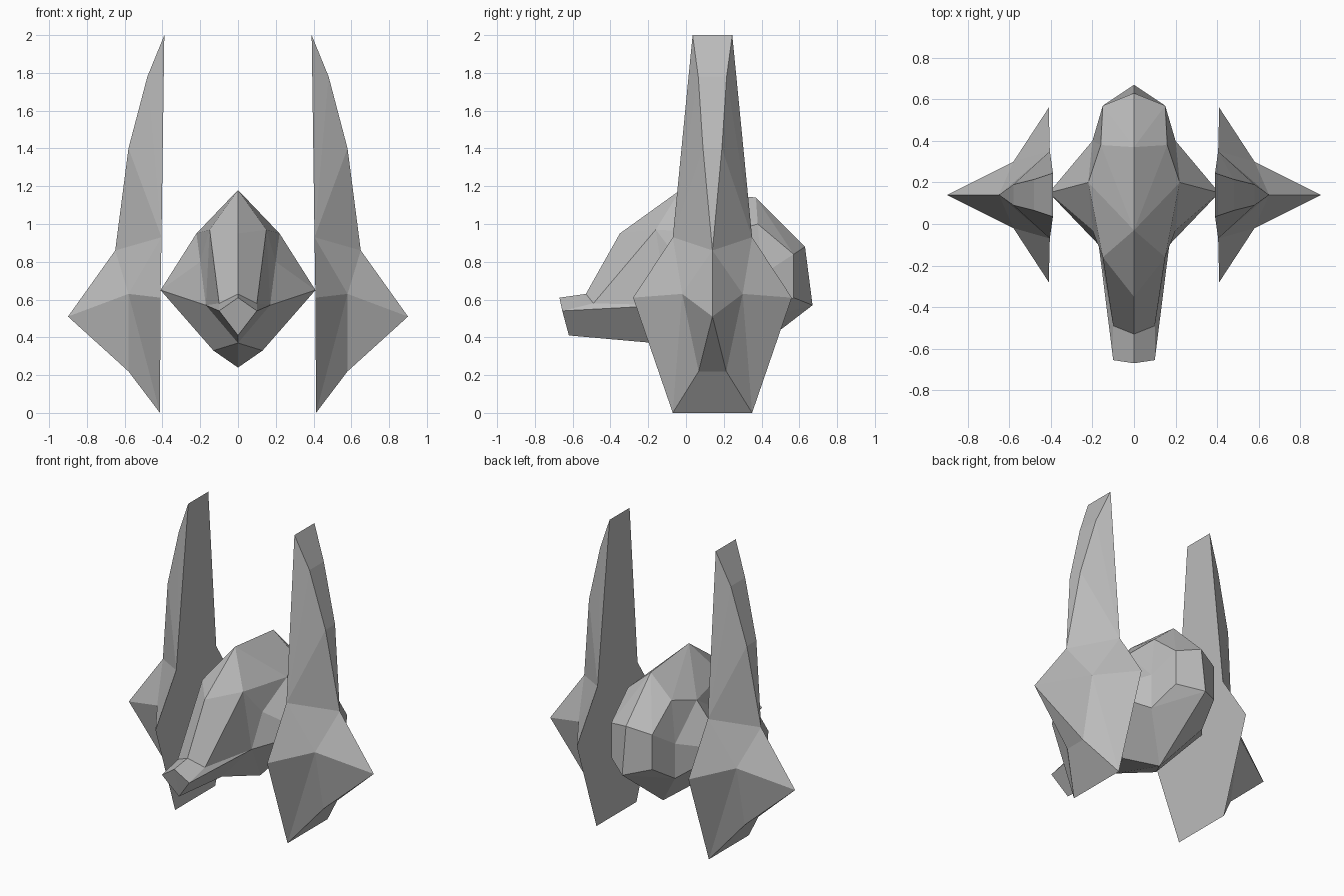
import bpy, bmesh

if "Cube" in bpy.data.objects:
    bpy.data.objects.remove(bpy.data.objects["Cube"])

grey = bpy.data.materials.new("hull_grey")
grey.diffuse_color = (0.5, 0.5, 0.5, 1)
grey.use_nodes = True
grey.node_tree.nodes["Principled BSDF"].inputs["Base Color"].default_value = grey.diffuse_color


def faceted(name, points, faces, axis, origin=(0, 0, 0)):
    """Build one half from named points, mirror it across an axis and close it."""
    bm = bmesh.new()
    v = {k: bm.verts.new(p) for k, p in points.items()}
    for f in faces:
        bm.faces.new([v[k] for k in f.split()])
    bmesh.ops.mirror(bm, geom=bm.verts[:] + bm.edges[:] + bm.faces[:],
                     merge_dist=0.0005, axis=axis)
    bmesh.ops.remove_doubles(bm, verts=bm.verts[:], dist=0.0005)
    bmesh.ops.recalc_face_normals(bm, faces=bm.faces[:])
    me = bpy.data.meshes.new(name)
    bm.to_mesh(me)
    bm.free()
    me.materials.append(grey)
    ob = bpy.data.objects.new(name, me)
    ob.location = origin
    bpy.context.collection.objects.link(ob)
    return ob


# Central hull: canopy, tail, side spikes and beak
hull = {
    "nose": (0, -0.53, 0.63), "brow": (0, -0.35, 0.95),
    "crown": (0, -0.03, 1.18), "back": (0, 0.37, 1.14),
    "tail_top": (0, 0.63, 0.88), "tail": (0, 0.67, 0.57),
    "keel": (0, 0.24, 0.24), "chin": (0, -0.17, 0.37),
    "beak_low": (0, -0.62, 0.41), "beak_top": (0, -0.67, 0.61),
    "beak": (0.10, -0.655, 0.54), "corner": (0.10, -0.49, 0.58),
    "temple": (0.15, -0.16, 0.97), "shoulder": (0.22, 0.20, 0.95),
    "hump": (0.16, 0.38, 1.00), "rear": (0.15, 0.57, 0.84),
    "rear_low": (0.15, 0.57, 0.61), "hip": (0.20, 0.40, 0.73),
    "hip_low": (0.20, 0.40, 0.50), "spike": (0.41, 0.15, 0.65),
    "root": (0.17, -0.10, 0.57), "cheek": (0.20, -0.03, 0.80),
    "belly": (0.13, 0.05, 0.33),
}
faceted("hull", hull, [
    # canopy and back
    "nose corner temple brow", "brow temple crown", "crown temple shoulder",
    "crown shoulder hump", "crown hump back", "back hump rear",
    "back rear tail_top", "hump shoulder hip", "hump hip rear",
    # tail
    "rear hip hip_low rear_low", "tail_top rear rear_low tail",
    "tail rear_low hip_low", "tail hip_low keel", "hip_low belly keel",
    # side spike
    "shoulder spike hip", "hip spike hip_low", "hip_low spike belly",
    "spike cheek shoulder", "spike root cheek", "spike belly root",
    # flank and belly
    "keel belly chin", "belly root chin", "temple cheek shoulder",
    "temple corner root", "temple root cheek",
    # beak
    "beak_top beak corner nose", "beak root corner",
    "beak_top beak beak_low", "beak beak_low chin root",
], 'X')

# Tall side wings, front half first (y measured from the wing centre)
wing = {
    "top": (0.39, -0.105, 2.0), "top_c": (0.39, 0, 2.0),
    "a": (0.48, -0.075, 1.78), "a_c": (0.48, 0, 1.78),
    "b": (0.58, -0.05, 1.40), "b_c": (0.58, 0, 1.40),
    "ridge": (0.65, 0, 0.86), "apex": (0.90, 0, 0.51),
    "mid": (0.58, -0.16, 0.63),
    "keel": (0.58, -0.073, 0.22), "keel_c": (0.58, 0, 0.22),
    "foot": (0.413, -0.21, 0), "foot_c": (0.413, 0, 0),
    "tip": (0.41, -0.42, 0.61), "tip_c": (0.41, 0, 0.61),
    "neck": (0.405, -0.21, 0.93), "neck_c": (0.405, 0, 0.93),
}
wings = faceted("side_wings", wing, [
    # outer edge strip and blade
    "top top_c a_c a", "a a_c b_c b", "b b_c ridge",
    "top a neck", "a b neck", "b ridge neck",
    # lower diamond
    "ridge mid neck", "neck mid tip", "ridge apex mid", "apex keel mid",
    "mid keel foot", "mid foot tip", "apex keel_c keel",
    "keel keel_c foot_c foot",
    # inner wall
    "top neck neck_c top_c", "neck tip tip_c neck_c", "tip foot foot_c tip_c",
], 'Y', (0, 0.14, 0))
mirror = wings.modifiers.new("other_side", 'MIRROR')
mirror.use_mirror_merge = False
